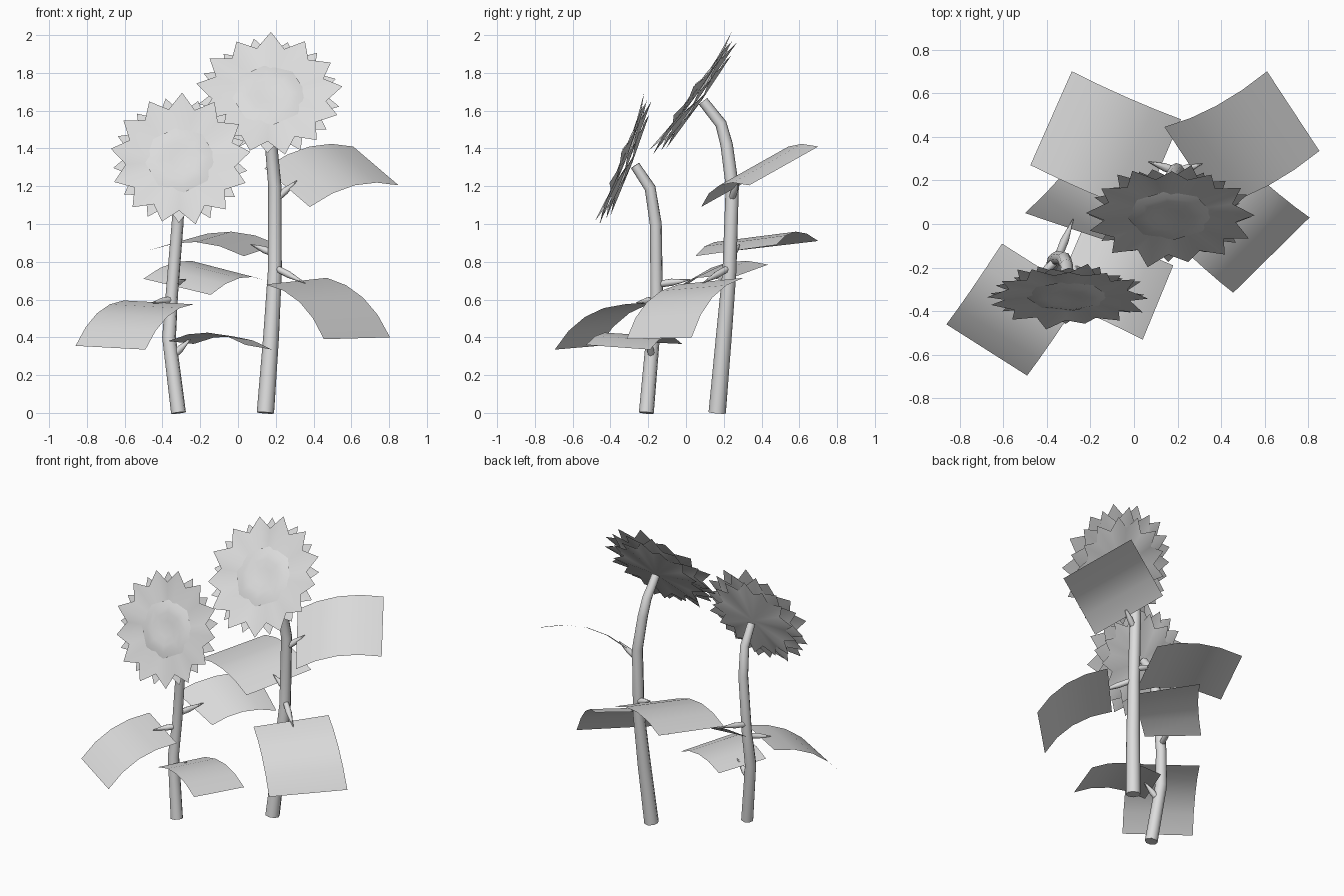
import bpy, bmesh
from math import sin, cos, pi, radians
from mathutils import Vector, Matrix

cube = bpy.data.objects.get("Cube")
if cube:
    bpy.data.objects.remove(cube, do_unlink=True)

grey = bpy.data.materials.new("light_grey")
grey.use_nodes = True
grey.diffuse_color = (0.72, 0.72, 0.72, 1)
grey.node_tree.nodes["Principled BSDF"].inputs["Base Color"].default_value = (0.72, 0.72, 0.72, 1)


def finish(name, bm, matrix=None, angle=40):
    """Turn a bmesh into a shaded object."""
    mesh = bpy.data.meshes.new(name)
    bm.to_mesh(mesh)
    bm.free()
    mesh.materials.append(grey)
    obj = bpy.data.objects.new(name, mesh)
    bpy.context.collection.objects.link(obj)
    if matrix:
        obj.matrix_world = matrix
    bpy.ops.object.select_all(action="DESELECT")
    obj.select_set(True)
    bpy.context.view_layer.objects.active = obj
    bpy.ops.object.shade_smooth_by_angle(angle=radians(angle))


def tube(name, points, radii):
    """Tapered round tube along a path."""
    curve = bpy.data.curves.new(name, "CURVE")
    curve.dimensions = "3D"
    curve.bevel_depth = 1
    curve.bevel_resolution = 2
    curve.use_fill_caps = True
    spline = curve.splines.new("POLY")
    spline.points.add(len(points) - 1)
    for p, co, r in zip(spline.points, points, radii):
        p.co = (*co, 1)
        p.radius = r
    spline.use_smooth = True
    curve.materials.append(grey)
    bpy.context.collection.objects.link(bpy.data.objects.new(name, curve))


def leaf(name, start, base_a, base_b, tip_b, tip_a, arch):
    """Square arched leaf with a pointed stalk from the stem."""
    a, b, tb, ta = map(Vector, (base_a, base_b, tip_b, tip_a))
    along = (ta + tb - a - b) / 2
    normal = along.cross(b - a).normalized()
    if normal.z < 0:
        normal.negate()
    bm = bmesh.new()
    rows = []
    steps = 4
    for i in range(steps + 1):
        t = i / steps
        lift = normal * arch * 4 * t * (1 - t)
        rows.append([bm.verts.new(a.lerp(ta, t) + lift), bm.verts.new(b.lerp(tb, t) + lift)])
    for r, s in zip(rows, rows[1:]):
        face = bm.faces.new((r[0], r[1], s[1], s[0]))
        face.normal_update()
        if face.normal.z < 0:
            face.normal_flip()
    finish(name, bm)
    start = Vector(start)
    end = (a + b) / 2 + along.normalized() * 0.06 + normal * 0.03
    tube(name + "_stalk", [start, start.lerp(end, 0.45), end], [0.018, 0.019, 0.002])


def petal_ring(name, matrix, tip, notch, depth, hub_depth, turn, bends, count=13):
    """Shallow cup of pointed petals whose tips bend forward and back."""
    bm = bmesh.new()
    hub = bm.verts.new((0, 0, hub_depth))
    rim = []
    for i in range(count * 2):
        a = (i + turn) * pi / count
        if i % 2:
            r, z = notch, depth
        else:
            r, z = tip, depth + bends[i // 2 % len(bends)]
        rim.append(bm.verts.new((r * cos(a), r * sin(a), z)))
    for i in range(len(rim)):
        bm.faces.new((hub, rim[i], rim[(i + 1) % len(rim)]))
    finish(name, bm, matrix)


def seed_disc(name, matrix, profile, sides=8):
    """Low dished disc turned from a profile."""
    bm = bmesh.new()
    rings = [[bm.verts.new((r * cos(2 * pi * k / sides + 0.1), r * sin(2 * pi * k / sides + 0.1), z))
              for k in range(sides)] for r, z in profile]
    for lo, hi in zip(rings, rings[1:]):
        for k in range(sides):
            n = (k + 1) % sides
            bm.faces.new((lo[k], lo[n], hi[n], hi[k]))
    bm.faces.new(rings[-1])
    finish(name, bm, matrix, 60)


def flower_head(name, centre, tilt, size):
    m = (Matrix.Translation(centre) @ Matrix.Rotation(radians(90 - tilt), 4, "X")
         @ Matrix.Scale(size, 4))
    petal_ring(name + "_front_petals", m, 1.0, 0.78, 0.05, 0.0, 0.4, (0.05, -0.03, 0.01))
    petal_ring(name + "_middle_petals", m, 0.96, 0.72, 0.0, -0.05, 1.4, (-0.04, 0.03))
    petal_ring(name + "_back_petals", m, 0.82, 0.62, -0.05, -0.1, 0.4, (-0.03, 0.02))
    seed_disc(name + "_seed_disc", m, [(0.5, 0.035), (0.4, 0.06), (0.28, 0.065), (0.14, 0.05)])


# Tall plant
tube("tall_stem",
     [(0.145, 0.165, 0), (0.175, 0.2, 0.4), (0.195, 0.23, 0.75), (0.195, 0.245, 1.2),
      (0.175, 0.215, 1.42), (0.165, 0.185, 1.53), (0.165, 0.09, 1.65)],
     [0.046, 0.042, 0.037, 0.035, 0.033, 0.031, 0.028])
flower_head("tall_flower", (0.165, 0.05, 1.675), 35, 0.39)
leaf("tall_upper_leaf", (0.2, 0.24, 1.13),
     (0.38, 0.08, 1.09), (0.14, 0.445, 1.295), (0.61, 0.70, 1.41), (0.85, 0.335, 1.205), 0.065)
leaf("tall_back_leaf", (0.2, 0.24, 0.84),
     (0.03, 0.05, 0.83), (0.215, 0.48, 0.89), (-0.285, 0.70, 0.91), (-0.475, 0.27, 0.86), 0.06)
leaf("tall_lower_leaf", (0.195, 0.23, 0.77),
     (0.145, -0.04, 0.68), (0.47, 0.305, 0.715), (0.805, 0.03, 0.4), (0.455, -0.315, 0.39), 0.065)

# Short plant
tube("short_stem",
     [(-0.315, -0.21, 0), (-0.365, -0.175, 0.4), (-0.35, -0.155, 0.63), (-0.32, -0.16, 1.0),
      (-0.31, -0.19, 1.19), (-0.305, -0.27, 1.31)],
     [0.04, 0.037, 0.033, 0.032, 0.03, 0.026])
flower_head("short_flower", (-0.305, -0.32, 1.335), 21, 0.372)
leaf("short_left_leaf", (-0.35, -0.16, 0.6),
     (-0.605, -0.09, 0.595), (-0.235, -0.325, 0.575), (-0.49, -0.695, 0.335), (-0.86, -0.46, 0.355), 0.06)
leaf("short_front_leaf", (-0.355, -0.18, 0.29),
     (-0.37, -0.335, 0.38), (-0.235, -0.02, 0.365), (0.18, -0.19, 0.335), (0.04, -0.53, 0.36), 0.055)
leaf("short_back_leaf", (-0.35, -0.155, 0.68),
     (-0.145, -0.07, 0.625), (-0.5, 0.05, 0.71), (-0.17, 0.435, 0.785), (0.15, 0.2, 0.7), 0.055)
